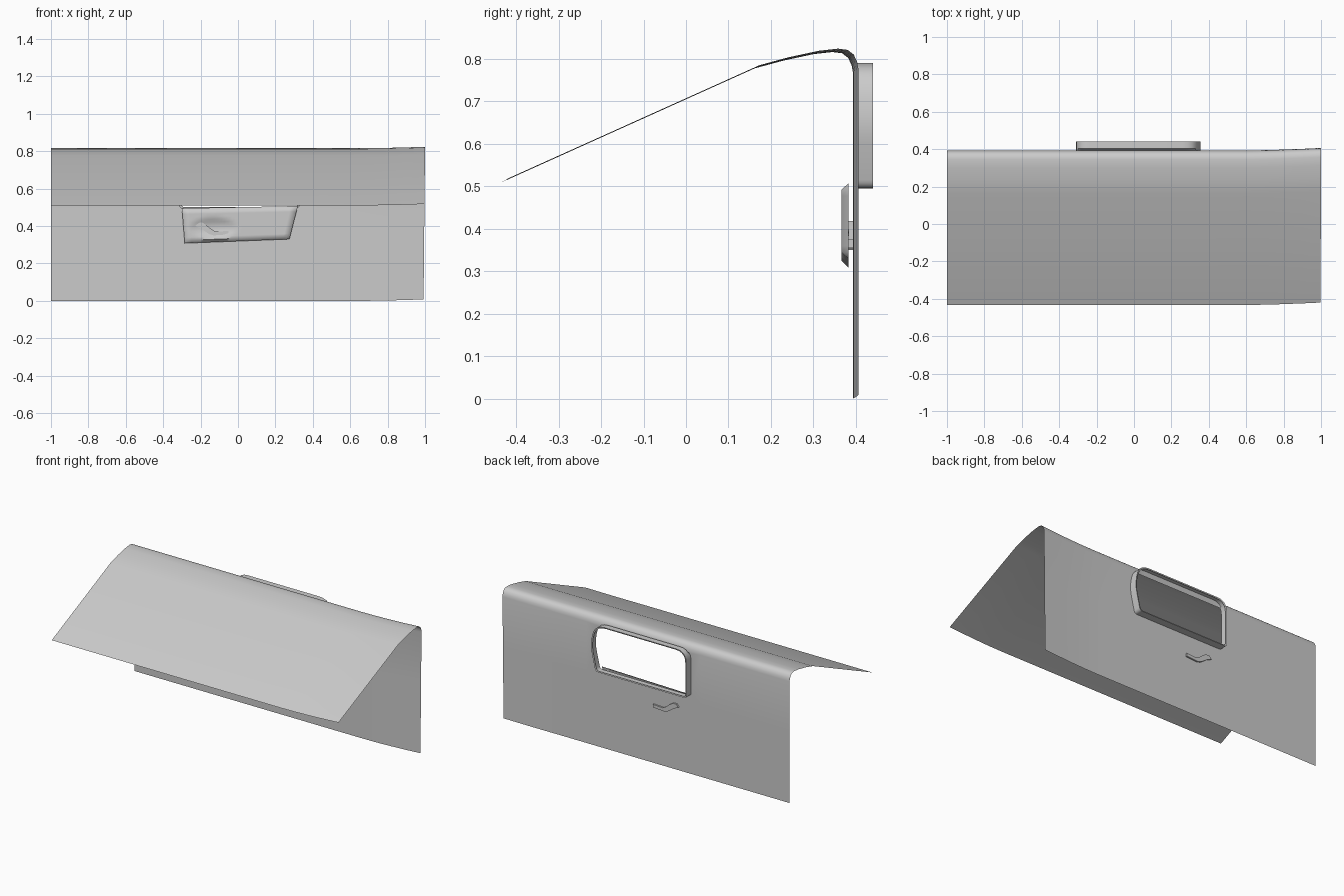
import bpy, bmesh, math
from mathutils import Vector

cube = bpy.data.objects.get("Cube")
if cube:
    bpy.data.objects.remove(cube)

gray = bpy.data.materials.new("light_gray")
gray.use_nodes = True
gray.diffuse_color = (0.6, 0.6, 0.6, 1)
gray.node_tree.nodes["Principled BSDF"].inputs["Base Color"].default_value = (0.6, 0.6, 0.6, 1)


def finish(name, bm, angle=40):
    bmesh.ops.recalc_face_normals(bm, faces=bm.faces)
    mesh = bpy.data.meshes.new(name)
    bm.to_mesh(mesh)
    bm.free()
    mesh.materials.append(gray)
    ob = bpy.data.objects.new(name, mesh)
    bpy.context.collection.objects.link(ob)
    bpy.ops.object.select_all(action='DESELECT')
    ob.select_set(True)
    bpy.context.view_layer.objects.active = ob
    bpy.ops.object.shade_smooth_by_angle(angle=math.radians(angle))
    return ob


def bridge(bm, a, b, closed=True):
    n = len(a)
    for i in range(n if closed else n - 1):
        j = (i + 1) % n
        bm.faces.new((a[i], a[j], b[j], b[i]))


def rounded(corners, steps=5):
    # Round each (x, z, radius) corner with a quadratic curve
    pts = []
    for i, (x, z, r) in enumerate(corners):
        c = Vector((x, z))
        if r == 0:
            pts.append(c)
            continue
        p = c + (Vector(corners[i - 1][:2]) - c).normalized() * r
        q = c + (Vector(corners[(i + 1) % len(corners)][:2]) - c).normalized() * r
        for k in range(steps + 1):
            t = k / steps
            pts.append(p * (1 - t) ** 2 + c * 2 * t * (1 - t) + q * t * t)
    return pts


# Folded sheet: sloped front flap, rounded ridge and upright back panel
WALL = 0.393
profile = [(-0.433, 0.51), (0.16, 0.777), (0.23, 0.796), (0.30, 0.811), (0.345, 0.816),
           (0.368, 0.813), (0.382, 0.802), (0.39, 0.785), (WALL, 0.768),
           (WALL, 0.45), (WALL, 0)]
stations = [-1, -0.7, -0.38, 0.42, 0.6, 0.7, 0.8, 0.9, 1]
bm = bmesh.new()
columns = []
for x in stations:
    t = max(0, (x - 0.6) / 0.4)
    columns.append([bm.verts.new((x - 0.008 * t * (1 - z / 0.82), y + 0.013 * t ** 1.5,
                                  z + 0.008 * t * t)) for y, z in profile])
for i in range(len(columns) - 1):
    a, b = columns[i], columns[i + 1]
    for j in range(len(profile) - 1):
        if not (stations[i] == -0.38 and j == 8):
            bm.faces.new((a[j], b[j], b[j + 1], a[j + 1]))

# Window opening, with a raised rim and a narrow folded lip
outline = rounded([(-0.31, 0.495, 0.015), (0.325, 0.495, 0.02), (0.36, 0.65, 0.05),
                   (0.335, 0.79, 0.075), (-0.31, 0.79, 0.07)])
hole = [bm.verts.new((p.x, WALL, min(p.y, 0.762))) for p in outline]
base = [bm.verts.new((p.x, 0.403, p.y)) for p in outline]
crest = [bm.verts.new((p.x, 0.441, p.y)) for p in outline]
mid = Vector((0.02, 0.64))
lip = []
for p in outline:
    q = mid + Vector(((p.x - mid.x) * 0.975, (p.y - mid.y) * 0.95))
    lip.append(bm.verts.new((q.x, 0.438, q.y)))
bridge(bm, hole, base)
bridge(bm, base, crest)
bridge(bm, crest, lip)
a, b = columns[2], columns[3]
frame = [a[8], b[8], b[9], a[9]]
loops = []
for ring in (frame, hole):
    for i, v in enumerate(ring):
        w = ring[(i + 1) % len(ring)]
        loops.append(bm.edges.get((v, w)) or bm.edges.new((v, w)))
bmesh.ops.triangle_fill(bm, edges=loops, use_beauty=True, normal=(0, 1, 0))
finish("folded_panel", bm)

# Shallow latch cover inside the panel, dented around the handle
NX, NZ = 32, 12
bl, br, tr, tl = map(Vector, [(-0.285, 0.308), (0.275, 0.33), (0.32, 0.507), (-0.30, 0.495)])
bm = bmesh.new()
rows = []
for k in range(NZ + 1):
    row = []
    for i in range(NX + 1):
        u, v = i / NX, k / NZ
        p = bl.lerp(br, u).lerp(tl.lerp(tr, u), v)
        edge = min(u * NX, (1 - u) * NX, v * NZ, (1 - v) * NZ)
        d = ((p.x + 0.13) / 0.13) ** 2 + ((p.y - 0.39) / 0.055) ** 2
        y = 0.366 + 0.017 * max(0, 1 - edge)
        y = max(y, 0.366 + 0.018 * max(0, 1 - d))
        row.append(bm.verts.new((p.x, y, p.y)))
    rows.append(row)
for k in range(NZ):
    bridge(bm, rows[k], rows[k + 1], closed=False)
finish("latch_cover", bm, 50)

# Curved handle passing through the back panel
shape = [(-0.228, 0.40), (-0.215, 0.418), (-0.19, 0.418), (-0.165, 0.402), (-0.14, 0.382),
         (-0.12, 0.37), (-0.05, 0.374), (-0.05, 0.355), (-0.13, 0.35), (-0.155, 0.357),
         (-0.2, 0.388)]
bm = bmesh.new()
front = [bm.verts.new((x, 0.373, z)) for x, z in shape]
back = [bm.verts.new((x, 0.403, z)) for x, z in shape]
bridge(bm, front, back)
bm.faces.new(front)
bm.faces.new(back)
finish("latch_handle", bm, 30)
